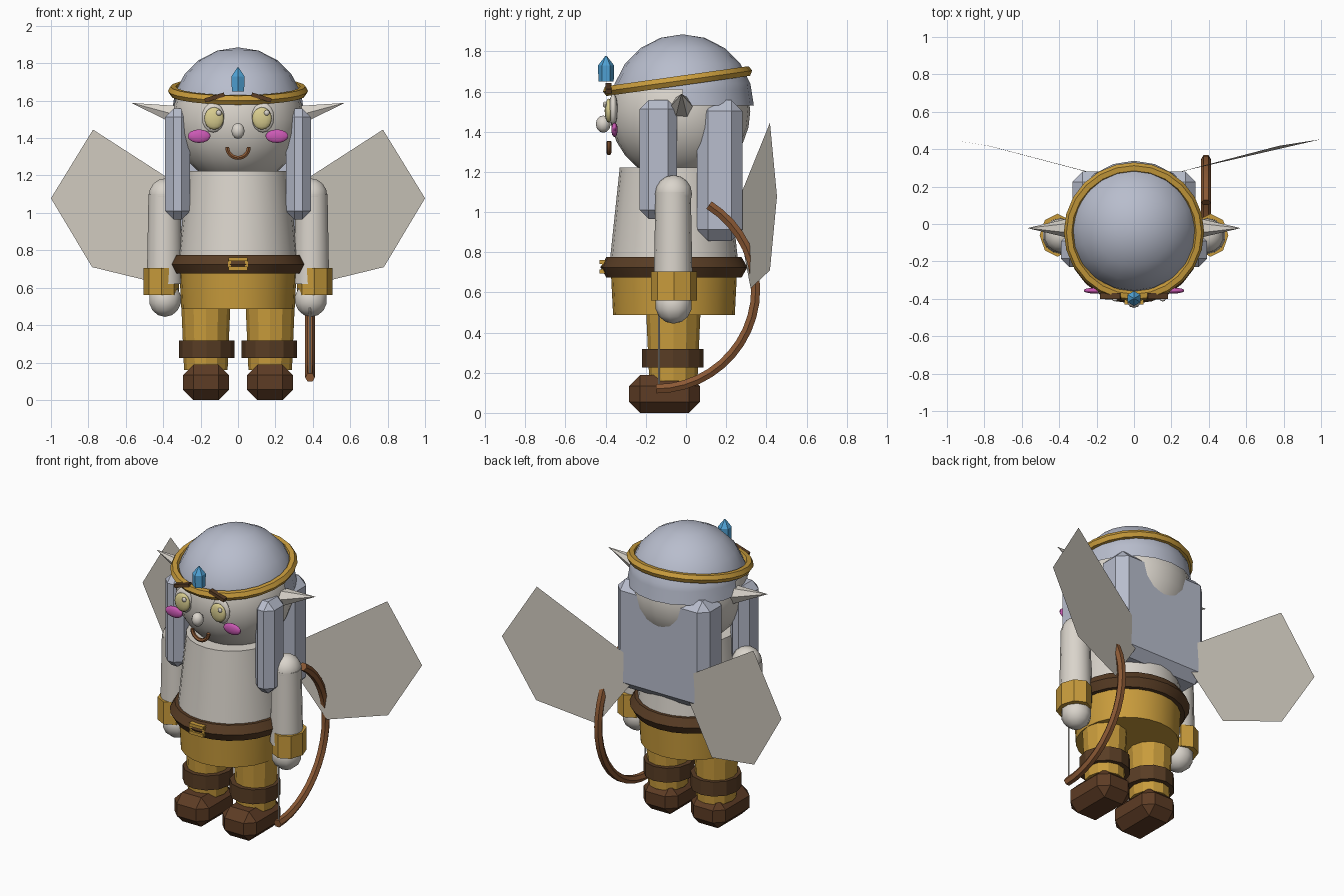
import bpy, bmesh, math
from mathutils import Matrix, Vector, Euler

if "Cube" in bpy.data.objects:
    bpy.data.objects.remove(bpy.data.objects["Cube"])


def material(name, rgb):
    m = bpy.data.materials.new(name)
    m.diffuse_color = (*rgb, 1)
    m.use_nodes = True
    m.node_tree.nodes["Principled BSDF"].inputs["Base Color"].default_value = m.diffuse_color
    return m


SKIN = material("off_white", (.70, .66, .60))
HAIR = material("blue_grey", (.48, .51, .61))
GOLD = material("gold", (.58, .33, .045))
DARK = material("dark_brown", (.098, .046, .018))
BOOT = material("boot_brown", (.11, .045, .018))
WOOD = material("wood_brown", (.26, .10, .035))
GEM = material("blue", (.08, .36, .66))
PINK = material("pink", (.60, .10, .46))
CREAM = material("cream", (.68, .60, .27))
WING = material("wing_grey", (.62, .58, .51))


def finish(name, bm, mat, loc=(0, 0, 0), rot=(0, 0, 0), smooth=0):
    bm.transform(Matrix.Translation(Vector(loc)) @ Euler(rot).to_matrix().to_4x4())
    me = bpy.data.meshes.new(name)
    bm.to_mesh(me)
    bm.free()
    me.materials.append(mat)
    if smooth:
        for p in me.polygons:
            p.use_smooth = True
        me.set_sharp_from_angle(angle=math.radians(smooth))
    ob = bpy.data.objects.new(name, me)
    bpy.context.collection.objects.link(ob)
    return ob


def ball(name, mat, loc, size, seg=16, rings=10, rot=(0, 0, 0), smooth=60):
    bm = bmesh.new()
    bmesh.ops.create_uvsphere(bm, u_segments=seg, v_segments=rings, radius=1)
    bmesh.ops.scale(bm, vec=size, verts=bm.verts)
    return finish(name, bm, mat, loc, rot, smooth)


def tube(name, mat, x, y, z0, z1, r0, r1, seg=16, sx=1, rot=(0, 0, 0), smooth=0):
    bm = bmesh.new()
    bmesh.ops.create_cone(bm, cap_ends=True, segments=seg, radius1=r0, radius2=r1, depth=z1 - z0)
    bmesh.ops.scale(bm, vec=(sx, 1, 1), verts=bm.verts)
    return finish(name, bm, mat, (x, y, (z0 + z1) / 2), rot, smooth)


def box(name, mat, loc, size, bevel=0, rot=(0, 0, 0)):
    bm = bmesh.new()
    bmesh.ops.create_cube(bm, size=1)
    bmesh.ops.scale(bm, vec=size, verts=bm.verts)
    if bevel:
        bmesh.ops.bevel(bm, geom=bm.edges[:], offset=bevel, segments=1, affect='EDGES')
    return finish(name, bm, mat, loc, rot)


def ring(name, mat, loc, major, minor, seg=24, sides=6, rot=(0, 0, 0)):
    bm = bmesh.new()
    rows = []
    for i in range(seg):
        a = 2 * math.pi * i / seg
        row = []
        for j in range(sides):
            b = 2 * math.pi * j / sides
            r = major + minor * math.cos(b)
            row.append(bm.verts.new((r * math.cos(a), r * math.sin(a), minor * math.sin(b))))
        rows.append(row)
    for i in range(seg):
        p, q = rows[i], rows[(i + 1) % seg]
        for j in range(sides):
            k = (j + 1) % sides
            bm.faces.new((p[j], q[j], q[k], p[k]))
    return finish(name, bm, mat, loc, rot, 40)


def rod(name, mat, pts, r):
    cu = bpy.data.curves.new(name + "_path", 'CURVE')
    cu.dimensions = '3D'
    cu.bevel_depth, cu.bevel_resolution, cu.use_fill_caps = r, 1, True
    sp = cu.splines.new('POLY')
    sp.points.add(len(pts) - 1)
    for p, c in zip(sp.points, pts):
        p.co = (*c, 1)
    tmp = bpy.data.objects.new(name + "_path", cu)
    bpy.context.collection.objects.link(tmp)
    bpy.context.view_layer.update()
    me = bpy.data.meshes.new_from_object(tmp.evaluated_get(bpy.context.evaluated_depsgraph_get()))
    bpy.data.objects.remove(tmp)
    me.materials.clear()
    me.materials.append(mat)
    for p in me.polygons:
        p.use_smooth = True
    me.set_sharp_from_angle(angle=math.radians(50))
    bpy.context.collection.objects.link(bpy.data.objects.new(name, me))


def arc(cx, cy, r, a0, a1, n):
    return [(cx + r * math.cos(t), cy + r * math.sin(t))
            for t in (math.radians(a0 + (a1 - a0) * i / n) for i in range(n + 1))]


CY = -.06  # body axis in y

# head and hair cap (open over the face)
ball("head", SKIN, (0, -.03, 1.5), (.35, .35, .348), 24, 14)
bm = bmesh.new()
bmesh.ops.create_uvsphere(bm, u_segments=20, v_segments=10, radius=.355)
for z in (0, .08):
    bmesh.ops.bisect_plane(bm, geom=bm.verts[:] + bm.edges[:] + bm.faces[:], dist=1e-5,
                           plane_co=(0, 0, z), plane_no=(0, 0, 1), clear_inner=(z == 0))
front = [f for f in bm.faces if f.calc_center_median().z < .08 and f.calc_center_median().y < .02]
bmesh.ops.delete(bm, geom=front, context='FACES')
finish("hair_cap", bm, HAIR, (0, -.017, 1.53), smooth=60)

# hair locks, headband and gem
box("back_hair", HAIR, (0, .168, 1.207), (.66, .225, .70), .055)
ring("headband", GOLD, (0, -.042, 1.652), .347, .028, rot=(math.radians(8), 0, 0))
tube("gem", GEM, 0, -.398, 1.65, 1.73, .038, .04, 6)
tube("gem_tip", GEM, 0, -.398, 1.73, 1.777, .04, .004, 6)

# face
ball("nose", SKIN, (0, -.412, 1.438), (.037, .037, .043), 10, 6)
rod("mouth", WOOD, [(x, -.384, z) for x, z in arc(0, 1.352, .058, 180, 360, 12)], .012)

# torso, belt and shorts
tube("torso", SKIN, 0, CY, .70, 1.223, .325, .27, 24, smooth=40)
ring("belt", DARK, (0, CY, .725), .308, .058)
for z in (.703, .752):
    box("buckle_bar", GOLD, (0, -.405, z), (.10, .05, .02))
for x in (-.045, .045):
    box("buckle_side", GOLD, (x, -.394, .728), (.016, .05, .05))
tube("shorts", GOLD, 0, CY, .487, .72, .303, .315, 24, smooth=40)

for s in (-1, 1):
    # eyes, cheeks, brows
    ball("eye", SKIN, (s * .133, -.362, 1.51), (.062, .022, .08), 14, 8)
    ball("iris", CREAM, (s * .128, -.385, 1.505), (.054, .02, .06), 14, 8)
    ball("eye_glint", SKIN, (s * .128 + .026, -.404, 1.535), (.015, .01, .015), 8, 6)
    ball("cheek", PINK, (s * .208, -.356, 1.41), (.062, .016, .036), 14, 8)
    box("brow", DARK, (s * .125, -.385, 1.617), (.11, .03, .022), rot=(0, s * math.radians(17), 0))
    # pointed ear
    bm = bmesh.new()
    bmesh.ops.create_cone(bm, cap_ends=True, segments=6, radius1=.062, radius2=0, depth=.27)
    finish("ear", bm, SKIN, (s * .44, -.022, 1.553), (0, s * math.radians(75), 0))
    # front lock
    box("side_lock", HAIR, (s * .323, -.138, 1.261), (.133, .185, .592), .045)
    # arm
    ball("shoulder", SKIN, (s * .39, -.062, 1.09), (.09, .092, .094), 14, 8)
    tube("arm", SKIN, s * .393, -.064, .62, 1.10, .097, .088, 14, smooth=40)
    tube("wrist_cuff", GOLD, s * .41, CY, .56, .705, .115, .115, 8, .82)
    ball("hand", SKIN, (s * .39, -.062, .537), (.091, .092, .093), 10, 7)
    # leg and boot
    tube("leg", GOLD, s * .172, -.063, .16, .52, .12, .136, 12, .97)
    tube("leg_strap", DARK, s * .168, -.065, .225, .318, .153, .153, 12, .97)
    box("boot", BOOT, (s * .171, -.107, .094), (.246, .354, .188), .055)
    # thin wing
    outline = [(.775, .418, 1.445), (1, .453, 1.078), (.78, .418, .71),
               (.41, .322, .62), (.2, .265, .92), (.24, .278, 1.1)]
    bm = bmesh.new()
    vs = [bm.verts.new((s * x, y, z)) for x, y, z in outline]
    bm.faces.new(vs if s > 0 else vs[::-1])
    finish("wing", bm, WING)

# bow and string on the right side
rod("bow", WOOD, [(.385, y, z) for y, z in arc(-.148, .615, .495, -90, 58, 18)], .026)
tube("bow_string", SKIN, .385, -.135, .13, 1.05, .005, .005, 6)
